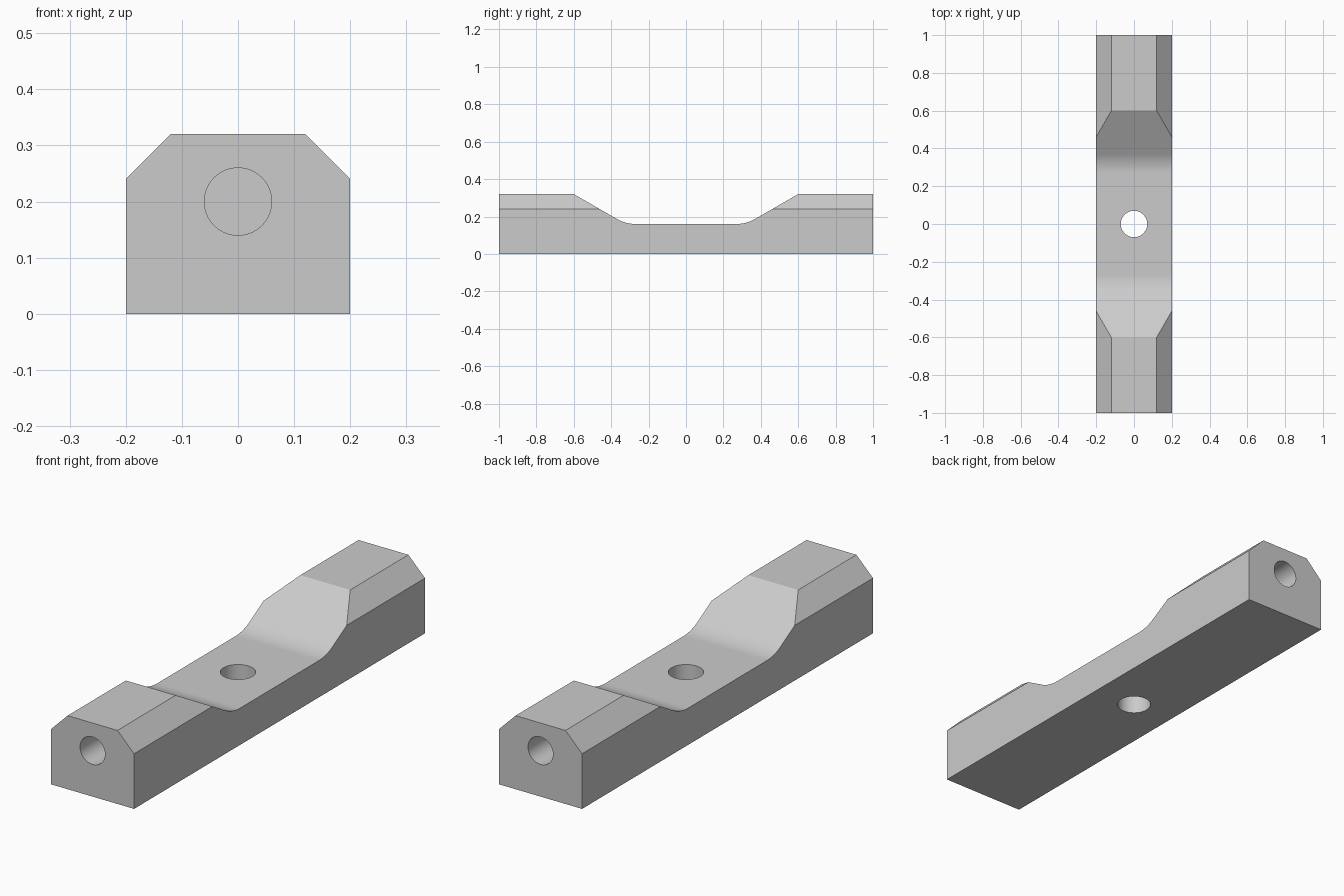
import bpy, bmesh
from math import sin, cos, tan, radians
from mathutils import Matrix, Vector

cube = bpy.data.objects.get("Cube")
if cube:
    bpy.data.objects.remove(cube, do_unlink=True)

metal = bpy.data.materials.new("plain grey")
metal.use_nodes = True
grey = (0.6, 0.6, 0.6, 1)
metal.diffuse_color = grey
metal.node_tree.nodes["Principled BSDF"].inputs["Base Color"].default_value = grey


def finish(bm, name):
    bmesh.ops.recalc_face_normals(bm, faces=bm.faces)
    mesh = bpy.data.meshes.new(name)
    bm.to_mesh(mesh)
    bm.free()
    mesh.materials.append(metal)
    obj = bpy.data.objects.new(name, mesh)
    bpy.context.collection.objects.link(obj)
    return obj


def prism(name, points, sweep):
    """Extrude a closed outline along the sweep vector, centred on it."""
    bm = bmesh.new()
    sweep = Vector(sweep)
    face = bm.faces.new([bm.verts.new(Vector(p) - sweep / 2) for p in points])
    new = bmesh.ops.extrude_face_region(bm, geom=[face])["geom"]
    bmesh.ops.translate(bm, vec=sweep,
                        verts=[v for v in new if isinstance(v, bmesh.types.BMVert)])
    return finish(bm, name)


def drill(name, radius, length, centre, turn=0):
    bm = bmesh.new()
    place = Matrix.Translation(centre) @ Matrix.Rotation(radians(turn), 4, "X")
    bmesh.ops.create_cone(bm, cap_ends=True, segments=64, radius1=radius,
                          radius2=radius, depth=length, matrix=place)
    return finish(bm, name)


# Bar with chamfered upper edges
half = [(0.2, 0), (0.2, 0.24), (0.12, 0.32)]
outline = half + [(-x, z) for x, z in reversed(half)]
bar = prism("bar", [(x, 0, z) for x, z in outline], (0, 2, 0))

# Central saddle: flat floor, filleted into 30 degree ramps
floor, top, ramp, radius = 0.16, 0.32, radians(30), 0.2
foot = 0.6 - (top - floor) / tan(ramp)
start = foot - radius * tan(ramp / 2)
side = [(start + radius * sin(ramp * i / 10),
         floor + radius * (1 - cos(ramp * i / 10))) for i in range(11)]
side.append((0.6 + 0.1 / tan(ramp), top + 0.1))
saddle = side + [(-y, z) for y, z in reversed(side)]

cutters = [
    prism("saddle_cutter", [(0, y, z) for y, z in saddle], (1, 0, 0)),
    drill("centre_hole_cutter", 0.07, 1, (0, 0, 0)),
]
# Blind holes in both ends
for name, s in (("front", -1), ("back", 1)):
    cutters.append(drill(name + "_hole_cutter", 0.06, 0.8, (0, s, 0.2), 90))

bpy.context.view_layer.objects.active = bar
bar.select_set(True)
for cutter in cutters:
    cutter.hide_render = True
    mod = bar.modifiers.new("cut", "BOOLEAN")
    mod.operation, mod.solver, mod.object = "DIFFERENCE", "EXACT", cutter
    bpy.ops.object.modifier_apply(modifier=mod.name)
for cutter in cutters:
    bpy.data.objects.remove(cutter, do_unlink=True)

# Smooth the fillets and bores, keeping flats flat and edges crisp
bpy.ops.object.shade_smooth_by_angle(angle=radians(20))
weighted = bar.modifiers.new("flat faces", "WEIGHTED_NORMAL")
weighted.keep_sharp = True
